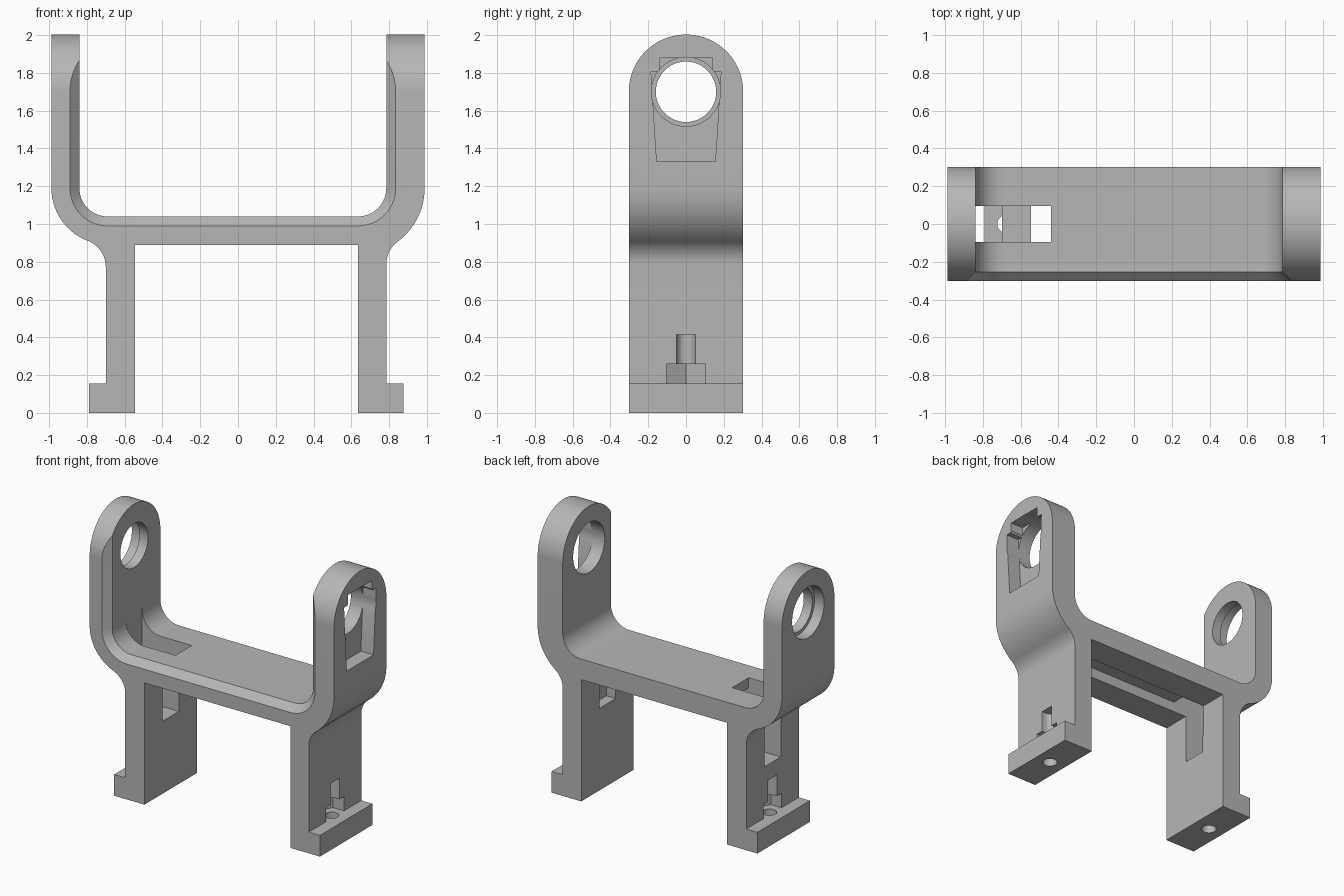
import bpy, bmesh
from math import sin, cos, pi, atan2, sqrt

cube = bpy.data.objects.get("Cube")
if cube:
    bpy.data.objects.remove(cube, do_unlink=True)

grey = bpy.data.materials.new("matte grey")
grey.use_nodes = True
GREY = (0.47, 0.47, 0.47, 1)
grey.diffuse_color = GREY
grey.node_tree.nodes["Principled BSDF"].inputs["Base Color"].default_value = GREY

HALF = 0.303      # half depth of the bracket
AXIS = 1.70       # height of the pivot holes
SLOT = 0.095      # half width of the cable slot
FRONT = lambda a, b, t: (a, t, b)   # profile in x, z
SIDE = lambda a, b, t: (t, a, b)    # profile in y, z
PLAN = lambda a, b, t: (a, b, t)    # profile in x, y


def loft(name, start, end, t0, t1, place):
    """Solid between two outlines with matching points."""
    bm = bmesh.new()
    lo = [bm.verts.new(place(a, b, t0)) for a, b in start]
    hi = [bm.verts.new(place(a, b, t1)) for a, b in end]
    bm.faces.new(lo)
    bm.faces.new(hi[::-1])
    for i in range(len(lo)):
        j = (i + 1) % len(lo)
        bm.faces.new((lo[j], lo[i], hi[i], hi[j]))
    bmesh.ops.recalc_face_normals(bm, faces=bm.faces)
    mesh = bpy.data.meshes.new(name)
    bm.to_mesh(mesh)
    bm.free()
    mesh.materials.append(grey)
    ob = bpy.data.objects.new(name, mesh)
    bpy.context.collection.objects.link(ob)
    return ob


def prism(name, points, t0, t1, place):
    return loft(name, points, points, t0, t1, place)


def box(name, x0, x1, y0, y1, z0, z1):
    return prism(name, [(x0, y0), (x1, y0), (x1, y1), (x0, y1)], z0, z1, PLAN)


def arc(cx, cy, r, a0, a1, n=14):
    return [(cx + r * cos(a0 + (a1 - a0) * i / n),
             cy + r * sin(a0 + (a1 - a0) * i / n)) for i in range(n + 1)]


def circle(cx, cy, r, n=48):
    return arc(cx, cy, r, 0, 2 * pi * (n - 1) / n, n - 1)


def combine(target, tool, mode='DIFFERENCE'):
    mod = target.modifiers.new(tool.name, 'BOOLEAN')
    mod.operation = mode
    mod.solver = 'EXACT'
    mod.object = tool
    tool.hide_render = True
    bpy.context.view_layer.objects.active = target
    bpy.ops.object.modifier_apply(modifier=mod.name)
    bpy.data.objects.remove(tool, do_unlink=True)


def half_outline(inner, outer, leg_in, leg_out, foot):
    """Right half of the front outline, from bridge underside round to bridge top."""
    cx, cz, ri, rb = inner - 0.15, 1.19, 0.15, 0.15
    ro = outer - cx
    bx = leg_out + rb
    bz = cz - sqrt((ro + rb) ** 2 - (bx - cx) ** 2)
    tilt = atan2(bz - cz, bx - cx)
    pts = [(leg_in, 0.89), (leg_in, 0), (foot, 0), (foot, 0.155), (leg_out, 0.155)]
    pts += arc(bx, bz, rb, pi, tilt + pi)
    pts += arc(cx, cz, ro, tilt, 0)[1:]
    pts += [(outer, 2.1), (inner, 2.1)]
    return pts + arc(cx, cz, ri, 0, -pi / 2)


# Main body: front outline cut to the rounded side outline
right = half_outline(0.785, 0.988, 0.635, 0.785, 0.875)
left = half_outline(0.84, 0.988, 0.545, 0.70, 0.79)
outline = right + [(-x, z) for x, z in reversed(left)]
body = prism("bracket_body", outline, -0.4, 0.4, FRONT)
side = [(-HALF, -0.1), (HALF, -0.1)] + arc(0, AXIS, HALF, 0, pi, 48)
combine(body, prism("side_envelope", side, -1.2, 1.2, SIDE), 'INTERSECT')


# Chamfer along the front inner edge of the cradle
def cradle(grow):
    r = 0.15 + grow
    return ([(-0.84 - grow, 2.2)] + arc(-0.69, 1.19, r, pi, 1.5 * pi)
            + arc(0.635, 1.19, r, 1.5 * pi, 2 * pi) + [(0.785 + grow, 2.2)])


combine(body, loft("chamfer_cutter", cradle(0), cradle(0.1),
                   -HALF + 0.05, -HALF - 0.05, FRONT))

# Left-hand bearing hole with outer counterbore, and the wider opposite hole
combine(body, prism("bearing_hole", circle(0, AXIS, 0.16), -1.1, -0.7, SIDE))
combine(body, prism("counterbore", circle(0, AXIS, 0.185), -1.1, -0.91, SIDE))
combine(body, prism("drive_hole", circle(0, AXIS, 0.183), 0.7, 1.1, SIDE))

# Tapered keyed pocket in the outside of the drive arm
half = [(0.155, 1.33), (0.185, 1.805), (0.14, 1.805), (0.14, 1.88)]
pocket = half + [(-y, z) for y, z in reversed(half)]
combine(body, prism("drive_pocket", pocket, 0.885, 1.1, SIDE))

# Cable slot, underside groove and leg notch
combine(body, box("cable_slot", -0.843, -0.44, -SLOT, SLOT, 0.53, 1.2))
combine(body, box("cable_groove", -0.5, 0.71, -SLOT, SLOT, 0.85, 0.965))
combine(body, box("leg_notch", 0.6, 0.71, -SLOT, SLOT, 0.60, 0.9))

# Foot bolt holes with nut traps opening outwards
for s, cx in ((1, 0.757), (-1, -0.673)):
    combine(body, prism("bolt_hole", circle(cx, 0, 0.05, 32), -0.1, 0.415, PLAN))
    combine(body, box("bolt_channel", *sorted((cx, cx + s * 0.3)),
                      -0.05, 0.05, 0.155, 0.415))
    combine(body, prism("nut_trap", circle(cx, 0, 0.12, 6), 0.155, 0.26, PLAN))
    combine(body, box("nut_channel", *sorted((cx, cx + s * 0.3)),
                      -0.104, 0.104, 0.155, 0.26))

bpy.ops.object.select_all(action='DESELECT')
body.select_set(True)
bpy.context.view_layer.objects.active = body
bpy.ops.object.shade_smooth_by_angle(angle=0.5)
